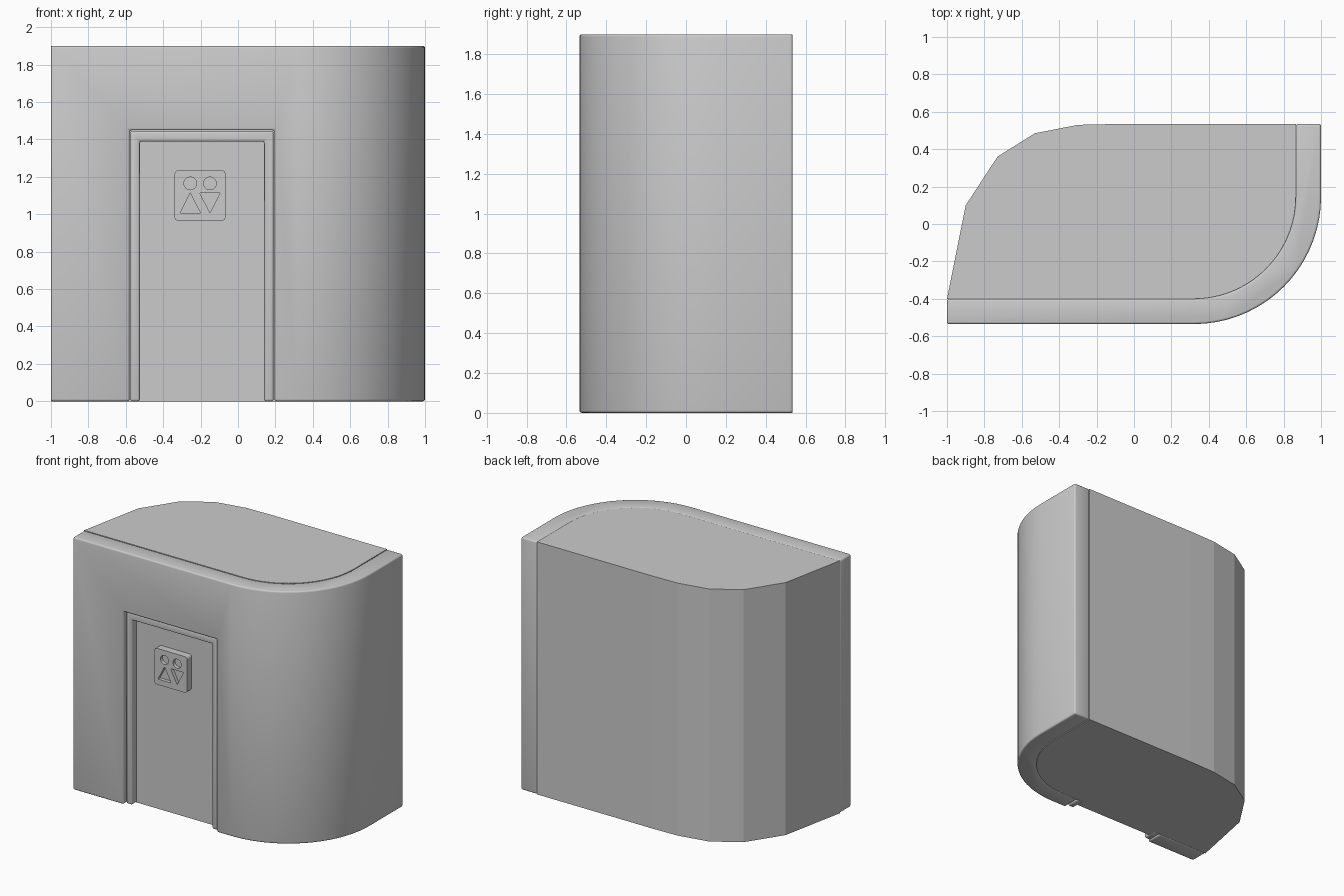
import bpy, bmesh, math

if "Cube" in bpy.data.objects:
    bpy.data.objects.remove(bpy.data.objects["Cube"])

H = 1.9          # overall height
Y = 0.535        # half depth
WALL = 0.135     # wall thickness
CX, CY, R = 0.32, 0.145, 0.68   # rounded corner centre and outer radius


def prism(name, loops, lo, hi, axis='z'):
    """Extrude closed 2D loops along z (plan x,y) or y (elevation x,z)."""
    bm = bmesh.new()
    for pts in loops:
        def vert(p, d):
            return bm.verts.new((p[0], p[1], d) if axis == 'z' else (p[0], d, p[1]))
        a = [vert(p, lo) for p in pts]
        b = [vert(p, hi) for p in pts]
        n = len(pts)
        bm.faces.new(a)
        bm.faces.new(b[::-1])
        for i in range(n):
            bm.faces.new((a[i], b[i], b[(i + 1) % n], a[(i + 1) % n]))
    bmesh.ops.recalc_face_normals(bm, faces=bm.faces)
    mesh = bpy.data.meshes.new(name)
    bm.to_mesh(mesh)
    bm.free()
    ob = bpy.data.objects.new(name, mesh)
    bpy.context.collection.objects.link(ob)
    return ob


def activate(ob):
    bpy.ops.object.select_all(action='DESELECT')
    bpy.context.view_layer.objects.active = ob
    ob.select_set(True)


def cut(ob, cutter):
    m = ob.modifiers.new("cut", 'BOOLEAN')
    m.operation, m.solver, m.object = 'DIFFERENCE', 'EXACT', cutter
    activate(ob)
    bpy.ops.object.modifier_apply(modifier=m.name)
    bpy.data.objects.remove(cutter)


def soften(ob, width, segments=3):
    m = ob.modifiers.new("bevel", 'BEVEL')
    m.width, m.segments = width, segments
    m.limit_method, m.angle_limit = 'ANGLE', math.radians(40)
    activate(ob)
    bpy.ops.object.modifier_apply(modifier=m.name)
    bpy.ops.object.shade_smooth_by_angle(angle=math.radians(40))


def arc(cx, cy, r, start, end, n):
    return [(cx + r * math.cos(math.radians(start + (end - start) * i / n)),
             cy + r * math.sin(math.radians(start + (end - start) * i / n)))
            for i in range(n + 1)]


def rect(x0, x1, z0, z1):
    return [(x0, z0), (x1, z0), (x1, z1), (x0, z1)]


# Curved outer wall with a door opening
outer = [(-1, -Y)] + arc(CX, CY, R, -90, 0, 18) + [(1, Y)]
inner = [(-1, -Y + WALL)] + arc(CX, CY, R - WALL, -90, 0, 18) + [(1 - WALL, Y)]
wall = prism("curved_wall", [outer + inner[::-1]], 0, H)
cut(wall, prism("door_cutter", [rect(-0.58, 0.195, -0.2, 1.45)], -0.8, -0.4, 'y'))
soften(wall, 0.012)

# Solid core with a faceted back corner
back = [(-0.08, Y), (-0.3, 0.53), (-0.53, 0.485), (-0.73, 0.36), (-0.9, 0.1)]
prism("building_core", [inner + back], 0, H)

# Door frame: two posts and a lintel
frame = prism("door_frame", [[(-0.575, 0), (-0.525, 0), (-0.525, 1.39), (0.14, 1.39),
                              (0.14, 0), (0.19, 0), (0.19, 1.445), (-0.575, 1.445)]],
              -0.51, -0.4, 'y')
soften(frame, 0.012)

# Recessed door leaf
prism("door", [rect(-0.53, 0.145, 0, 1.395)], -0.455, -0.4, 'y')

# Sign plate with engraved pictograms
CZ = 1.1
plate = []
for sx, sz, a in ((1, 1, 0), (-1, 1, 90), (-1, -1, 180), (1, -1, 270)):
    plate += arc(-0.203 + sx * 0.115, CZ + sz * 0.115, 0.021, a, a + 90, 4)
sign = prism("sign_plate", [plate], -0.51, -0.45, 'y')
figures = []
for x, s in ((-0.255, 1), (-0.15, -1)):
    figures.append(arc(x, 1.165, 0.034, 0, 345, 23))
    figures.append([(x - 0.054, 1.06 - s * 0.053), (x + 0.054, 1.06 - s * 0.053),
                    (x, 1.06 + s * 0.053)])
cut(sign, prism("figure_cutter", figures, -0.6, -0.485, 'y'))
activate(sign)
bpy.ops.object.shade_smooth_by_angle(angle=math.radians(30))
